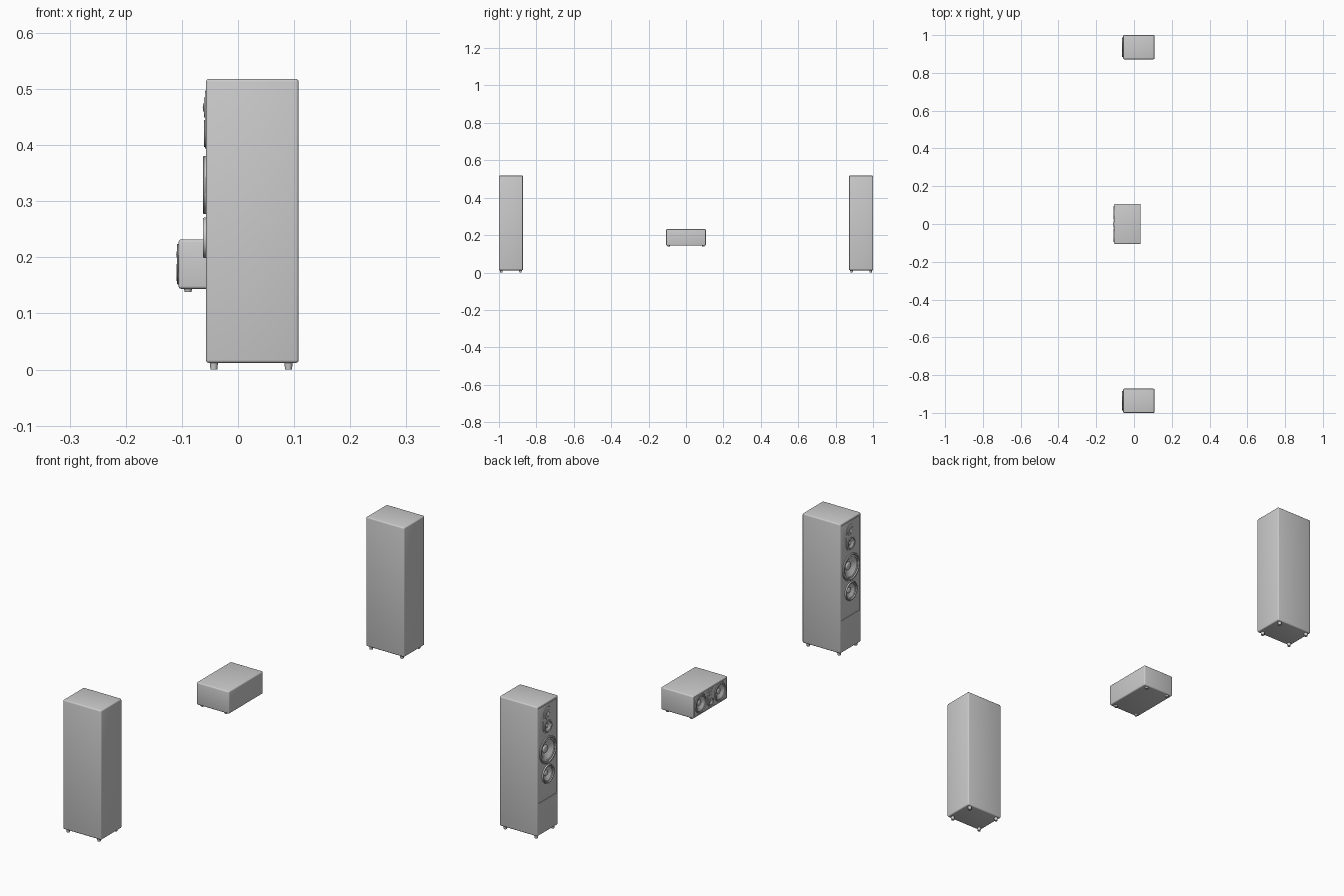
import bpy, bmesh, math
from mathutils import Matrix, Vector

if "Cube" in bpy.data.objects:
    bpy.data.objects.remove(bpy.data.objects["Cube"])

TAU = 2 * math.pi


def finish(name, bm):
    bmesh.ops.recalc_face_normals(bm, faces=bm.faces)
    me = bpy.data.meshes.new(name)
    bm.to_mesh(me)
    bm.free()
    ob = bpy.data.objects.new(name, me)
    bpy.context.collection.objects.link(ob)
    return ob


def smooth(ob):
    bpy.ops.object.select_all(action='DESELECT')
    ob.select_set(True)
    bpy.context.view_layer.objects.active = ob
    bpy.ops.object.shade_smooth_by_angle(angle=math.radians(35))


def box(name, lo, hi, bevel=0.0, segs=3):
    lo, hi = Vector(lo), Vector(hi)
    bm = bmesh.new()
    m = Matrix.Translation((lo + hi) / 2) @ Matrix.Diagonal((*(hi - lo), 1))
    bmesh.ops.create_cube(bm, size=1, matrix=m)
    if bevel:
        bmesh.ops.bevel(bm, geom=bm.edges[:], offset=bevel, segments=segs,
                        profile=0.5, affect='EDGES')
    return finish(name, bm)


def lathe(name, profile, x, y, z, steps=48):
    """Spin (radius, height) points about an axis that points towards -x."""
    bm = bmesh.new()
    vs = [bm.verts.new((x - h, y + r, z)) for r, h in profile]
    es = [bm.edges.new(p) for p in zip(vs, vs[1:])]
    bmesh.ops.spin(bm, geom=vs + es, cent=(x, y, z), axis=(1, 0, 0),
                   angle=TAU, steps=steps)
    bmesh.ops.remove_doubles(bm, verts=bm.verts, dist=1e-6)
    ob = finish(name, bm)
    smooth(ob)
    return ob


def cone_driver(name, R, h, x, y, z):
    # trim ring, rubber surround, concave cone, dust cap
    prof = [(R, -.001), (R, .6 * h), (.97 * R, h), (.88 * R, h), (.85 * R, .2 * h)]
    for i in range(1, 6):
        a = math.pi * i / 6
        prof.append(((.79 + .06 * math.cos(a)) * R, .2 * h + .04 * R * math.sin(a)))
    prof += [(.73 * R, 0), (.5 * R, -.13 * R), (.3 * R, -.22 * R)]
    for i in range(1, 5):
        a = math.pi / 2 * i / 4
        prof.append((.3 * R * math.cos(a), -.22 * R + .1 * R * math.sin(a)))
    prof[-1] = (0, prof[-1][1])
    return lathe(name, prof, x, y, z)


def dome_driver(name, R, h, x, y, z):
    # flared ring around a small dome
    prof = [(R, 0), (R, .4 * h), (.9 * R, .5 * h), (.55 * R, .2 * h)]
    for i in range(6):
        a = math.pi / 2 * i / 5
        prof.append((.5 * R * math.cos(a), .2 * h + .8 * h * math.sin(a)))
    prof[-1] = (0, h)
    return lathe(name, prof, x, y, z, 32)


def teardrop_plate(name, x, y, low, high, t):
    (z1, r1), (z2, r2) = low, high
    a = math.asin((r1 - r2) / (z2 - z1))
    bm = bmesh.new()
    pts = []
    for z, r, s, e in ((z2, r2, a, math.pi - a), (z1, r1, math.pi - a, TAU + a)):
        for i in range(25):
            q = s + (e - s) * i / 24
            pts.append((x + .0005, y + r * math.cos(q), z + r * math.sin(q)))
    f = bm.faces.new([bm.verts.new(p) for p in pts])
    g = bmesh.ops.extrude_face_region(bm, geom=[f])['geom']
    new = [v for v in g if isinstance(v, bmesh.types.BMVert)]
    bmesh.ops.translate(bm, verts=new, vec=(-t - .0005, 0, 0))
    rim = [e for e in bm.edges if all(v in new for v in e.verts)]
    bmesh.ops.bevel(bm, geom=rim, offset=t * .5, segments=2, profile=.5, affect='EDGES')
    return finish(name, bm)


def hole_cutter(holes, x, y):
    bm = bmesh.new()
    for dy, z, r in holes:
        m = Matrix.Translation((x, y + dy, z)) @ Matrix.Rotation(math.pi / 2, 4, 'Y')
        bmesh.ops.create_cone(bm, cap_ends=True, segments=48, radius1=r, radius2=r,
                              depth=.05, matrix=m)
    return finish("hole_cutter", bm)


def cut(ob, *cutters):
    bpy.context.view_layer.objects.active = ob
    for c in cutters:
        c.hide_render = True
        mod = ob.modifiers.new("cut", 'BOOLEAN')
        mod.operation, mod.solver, mod.object = 'DIFFERENCE', 'EXACT', c
        bpy.ops.object.modifier_apply(modifier=mod.name)
    smooth(ob)


def foot(name, x, y, z, h, r):
    bm = bmesh.new()
    bmesh.ops.create_cone(bm, cap_ends=True, segments=24, radius1=r * .8, radius2=r,
                          depth=h + .001,
                          matrix=Matrix.Translation((x, y, z + (h + .001) / 2)))
    smooth(finish(name, bm))


def speaker(tag, y, lo, hi, panel, woofers, plate, mid, tweeter, foot_h, inset, protrude):
    """lo/hi: cabinet (x, half width, z); panel: (half width, z low, z high)."""
    x = lo[0]
    cab = box(tag + "_cabinet", (x, y - lo[1], lo[2]), (hi[0], y + lo[1], hi[2]), .005)
    pw, p0, p1 = panel
    baffle = box(tag + "_baffle", (x - .0003, y - pw, p0), (x + .0035, y + pw, p1), .001, 2)
    pocket = box("pocket_cutter", (x - .02, y - pw - .0015, p0 - .0015),
                 (x + .003, y + pw + .0015, p1 + .0015))
    front = teardrop_plate(tag + "_tweeter_plate", x, y, *plate, .002)
    holes = hole_cutter([(dy, z, r * .9) for dy, z, r in woofers]
                        + [(0, mid[0], mid[1] * .9)], x, y)
    cut(cab, pocket, holes)
    cut(baffle, holes)
    cut(front, holes)
    for c in (pocket, holes):
        bpy.data.objects.remove(c)
    for i, (dy, z, r) in enumerate(woofers):
        cone_driver(f"{tag}_woofer_{i + 1}", r, protrude, x, y + dy, z)
    cone_driver(tag + "_midrange", mid[1], .0018, x - .002, y, mid[0])
    dome_driver(tag + "_tweeter", tweeter[1], protrude * .7, x - .002, y, tweeter[0])
    for fx in (lo[0] + inset, hi[0] - inset - .004):
        for s in (-1, 1):
            foot(tag + "_foot", fx, y + s * (lo[1] - .013), lo[2] - foot_h, foot_h, .0075)


# Two floor-standing towers
for tag, side in (("left_tower", 1), ("right_tower", -1)):
    speaker(tag, side * .936, (-.057, .064, .012), (.108, 0, .518),
            (.056, .14, .509), [(0, .235, .036), (0, .329, .052)],
            ((.424, .030), (.471, .026)), (.421, .024), (.467, .018),
            .012, .014, .0055)

# Centre speaker
speaker("centre_speaker", 0, (-.106, .106, .144), (.035, 0, .232),
        (.099, .150, .226), [(-.06, .188, .036), (.06, .188, .036)],
        ((.174, .0195), (.207, .017)), (.173, .0155), (.205, .012),
        .006, .017, .003)
